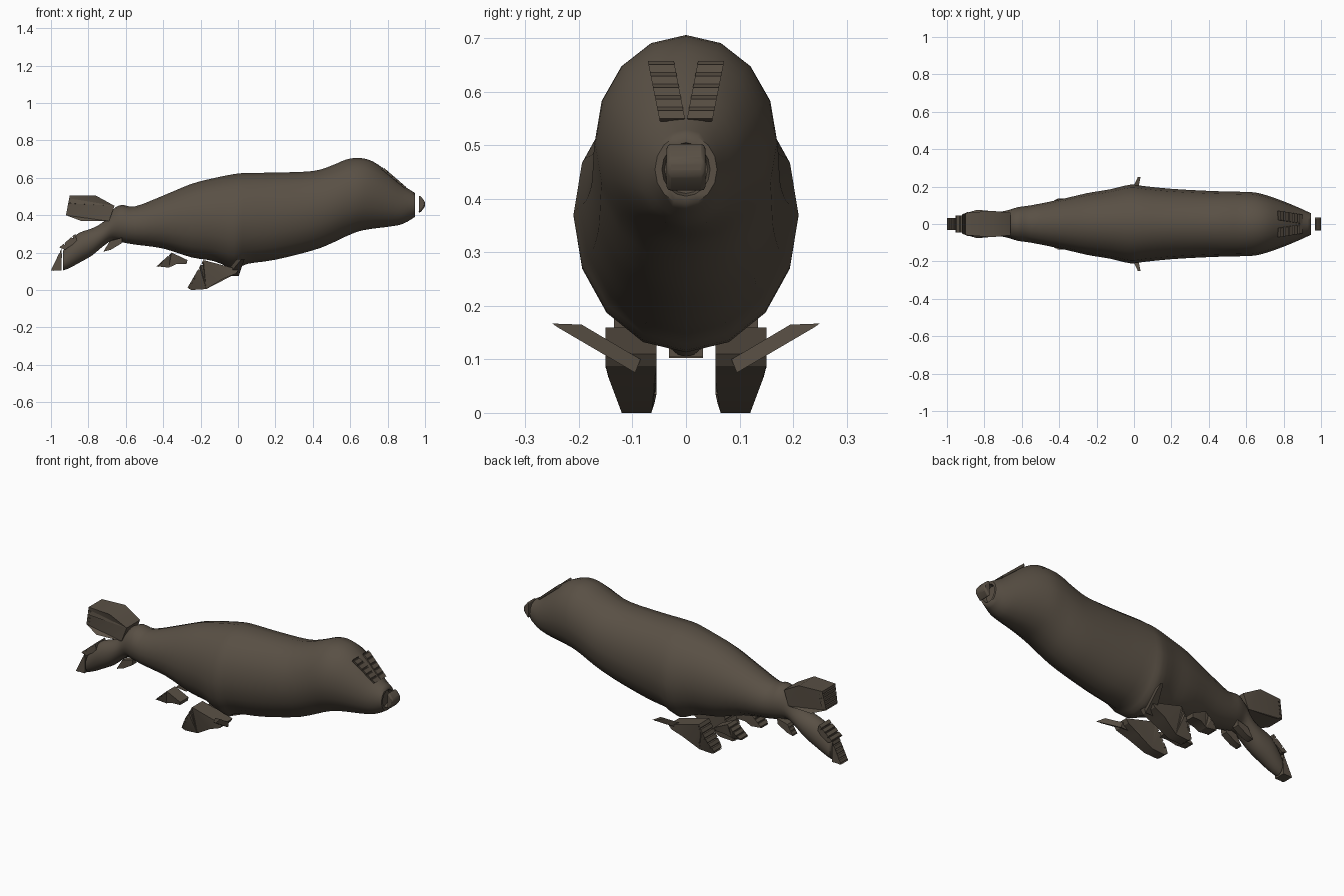
import bpy
import bmesh
import math
from mathutils import Vector

cube = bpy.data.objects.get("Cube")
if cube:
    bpy.data.objects.remove(cube, do_unlink=True)

# Single brown hide colour
hide = bpy.data.materials.new("dark_brown_hide")
hide.use_nodes = True
colour = (0.10, 0.08, 0.059, 1)
hide.diffuse_color = colour
shader = next(n for n in hide.node_tree.nodes if n.type == 'BSDF_PRINCIPLED')
shader.inputs["Base Color"].default_value = colour
shader.inputs["Roughness"].default_value = 0.8


def finish(name, bm, angle):
    bmesh.ops.recalc_face_normals(bm, faces=bm.faces)
    mesh = bpy.data.meshes.new(name)
    bm.to_mesh(mesh)
    bm.free()
    mesh.materials.append(hide)
    obj = bpy.data.objects.new(name, mesh)
    bpy.context.collection.objects.link(obj)
    bpy.ops.object.select_all(action='DESELECT')
    obj.select_set(True)
    bpy.context.view_layer.objects.active = obj
    bpy.ops.object.shade_smooth_by_angle(angle=math.radians(angle))
    return obj


def loft(name, rings, angle=30):
    """Skin a row of equal loops and cap both ends."""
    bm = bmesh.new()
    loops = [[bm.verts.new(p) for p in ring] for ring in rings]
    n = len(loops[0])
    for a, b in zip(loops, loops[1:]):
        for i in range(n):
            j = (i + 1) % n
            bm.faces.new((a[i], a[j], b[j], b[i]))
    caps = [bm.faces.new(loops[0]), bm.faces.new(loops[-1])]
    bmesh.ops.triangulate(bm, faces=caps)
    return finish(name, bm, angle)


def slab(name, outline, span, bevel=0.0):
    """Side outline in x, z; span gives the two y limits at each point."""
    rings = [[(x, span(x, z)[k], z) for x, z in outline] for k in (0, 1)]
    obj = loft(name, rings)
    if bevel:
        mod = obj.modifiers.new("soft_edge", 'BEVEL')
        mod.width = bevel
        mod.segments = 2
    return obj


def pair(name, outline, span):
    """Left and mirrored right copies of a slab."""
    slab("left_" + name, outline, span)
    slab("right_" + name, outline, lambda x, z: [-y for y in span(x, z)])


def teeth(a, b, count, depth):
    """Scalloped edge from a to b, notched to its left."""
    a, b = Vector(a), Vector(b)
    step = (b - a) / count
    inward = Vector((-step.y, step.x)).normalized() * depth
    points = []
    for i in range(count):
        p = a + step * i
        points += [p, p + step * 0.7, p + step * 0.85 + inward]
    return [tuple(p) for p in points] + [tuple(b)]


# Body and tail: x, half width, bottom, top
stations = [
    (-.935, .04, .105, .21), (-.90, .05, .118, .26), (-.85, .06, .145, .305),
    (-.78, .062, .185, .33), (-.72, .065, .235, .365), (-.67, .075, .265, .43),
    (-.62, .09, .255, .455), (-.55, .1, .243, .447), (-.4, .13, .222, .505),
    (-.25, .165, .175, .567), (-.13, .185, .155, .598), (-.02, .21, .113, .62),
    (.05, .203, .14, .626), (.2, .188, .162, .628), (.4, .177, .212, .636),
    (.5, .174, .25, .665), (.58, .172, .288, .698), (.65, .168, .315, .706),
    (.72, .15, .328, .688), (.8, .121, .338, .632), (.88, .088, .353, .562),
    (.945, .058, .39, .52)]


def ring(x, half, low, high, sides=16):
    mid, tall = (low + high) / 2, (high - low) / 2
    turns = [math.tau * i / sides for i in range(sides)]
    return [(x, half * math.sin(t), mid + tall * math.cos(t)) for t in turns]


def smooth_path(points, cuts=3):
    p = [Vector(q) for q in points]
    p = [p[0]] + p + [p[-1]]
    out = []
    for a, b, c, d in zip(p, p[1:], p[2:], p[3:]):
        for k in range(cuts):
            t = k / cuts
            out.append(b + (c - a) * t / 2 + (a * 2 - b * 5 + c * 4 - d) * t * t / 2
                       + (b * 3 - a - c * 3 + d) * t ** 3 / 2)
    return out + [p[-1]]


rings = [ring(*s) for s in smooth_path(stations)]
rings += [ring(.945, .045, .405, .505), ring(.925, .04, .41, .5)]
loft("body", rings, 60)

# Nose standing just ahead of the muzzle
slab("nose", [(.967, .412), (.967, .506), (.978, .5), (1, .472), (1, .446), (.978, .418)],
     lambda x, z: (-.036, .036), 0.008)

# Stepped brow plates forming a V on the forehead
def brow_span(x, z):
    t = (z - .55) / .105
    return (.002 + .02 * t, .05 + .021 * t)


pair("brow", teeth((.9, .55), (.775, .658), 5, .008) + [(.768, .645), (.89, .545)], brow_span)

# Front flippers with scalloped trailing edge
pair("front_flipper",
     teeth((-.185, .16), (-.27, .012), 6, .012)
     + [(-.25, 0), (-.17, .005), (-.08, .06), (-.01, .088), (.005, .11)],
     lambda x, z: (.055 + .01 * max(0, 1 - z / .03), .12 + .03 * min(1, z / .08)))

# Thin leading fins that reach out sideways
fin = [(.085, .1), (.195, .165), (.25, .167), (.24, .16), (.095, .075)]
for side, sign in (("left", 1), ("right", -1)):
    loft(side + "_fin", [[(edge + reach * (y - .085) / .165, sign * y, z) for y, z in fin]
                         for edge, reach in ((-.06, .08), (.002, .033))])

# Small belly flippers
pair("belly_flipper",
     teeth((-.355, .2), (-.435, .127), 4, .008)
     + [(-.37, .12), (-.33, .138), (-.275, .14), (-.27, .16)],
     lambda x, z: (.06, .11 + .025 * min(1, (z - .11) / .04)))

# Small flippers under the tail root
pair("tail_root_flipper",
     teeth((-.685, .262), (-.72, .205), 3, .006) + [(-.68, .215), (-.622, .25), (-.62, .28)],
     lambda x, z: (.025, .065))

# Upper tail fluke, broad and scalloped at the tip
slab("upper_tail_fluke",
     teeth((-.9, .505), (-.92, .4), 5, .02)
     + [(-.84, .37), (-.69, .368), (-.66, .45), (-.76, .505)],
     lambda x, z: (-w, w) if (w := .06 + .016 * min(1, (-.66 - x) / .15)
                              - .025 * max(0, (-.86 - x) / .06)) else None)

# Toes at the lower tail tip
slab("lower_tail_toes",
     teeth((-.945, .22), (-1, .105), 5, .014) + [(-.944, .105)],
     lambda x, z: (-.032, .032))
slab("upper_tail_toes",
     teeth((-.87, .3), (-.955, .228), 4, .012) + [(-.925, .215), (-.86, .26)],
     lambda x, z: (-.045, .045))
